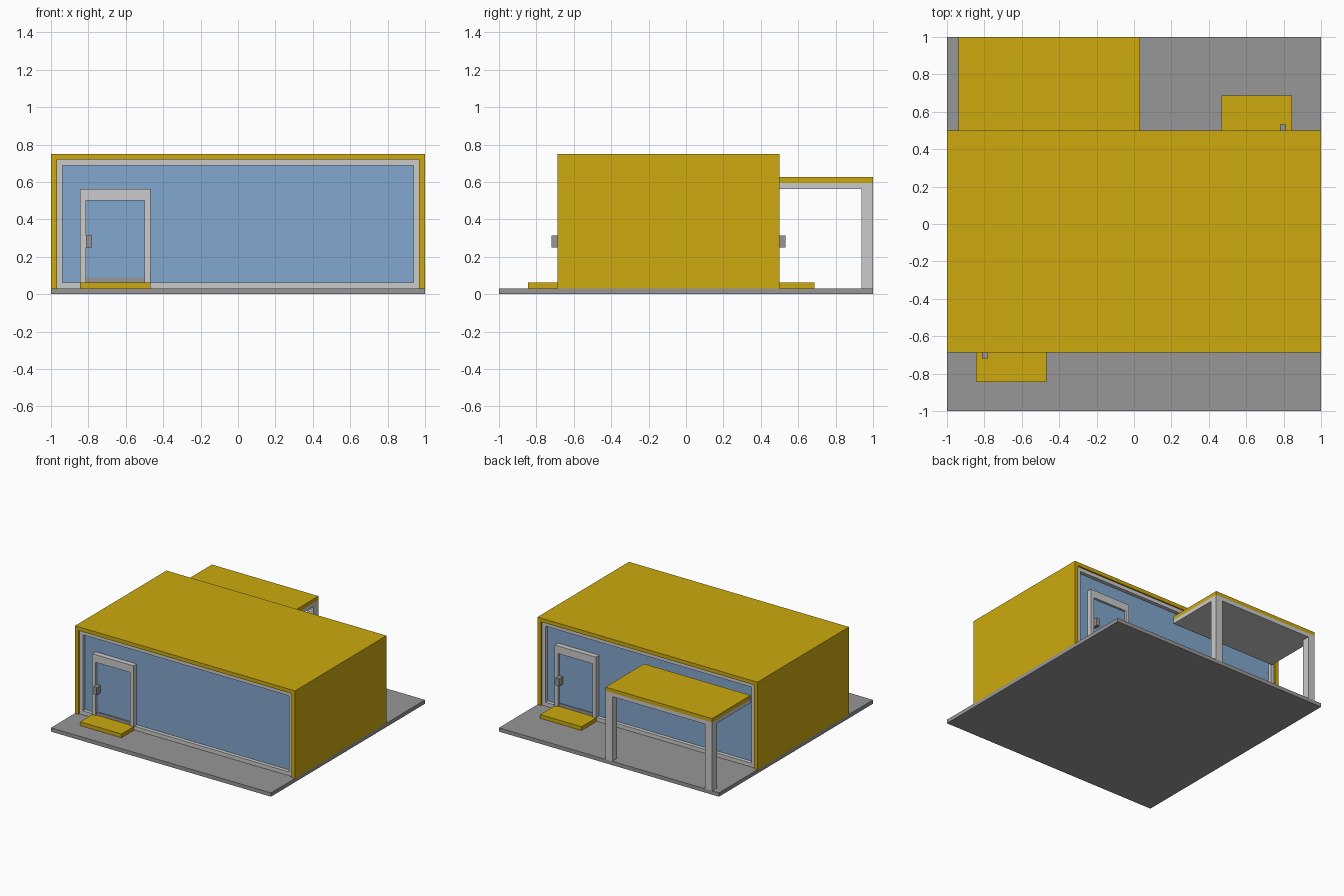
import bpy
import bmesh

if "Cube" in bpy.data.objects:
    bpy.data.objects.remove(bpy.data.objects["Cube"])


def material(name, rgb):
    m = bpy.data.materials.new(name)
    m.diffuse_color = (*rgb, 1)
    m.use_nodes = True
    m.node_tree.nodes["Principled BSDF"].inputs["Base Color"].default_value = m.diffuse_color
    return m


YELLOW = material("yellow", (0.61, 0.40, 0.004))
BLUE = material("glass blue", (0.223, 0.386, 0.61))
LIGHT = material("light grey", (0.60, 0.60, 0.60))
GREY = material("mid grey", (0.31, 0.31, 0.31))


def boxes(name, mat, *spans):
    """One object made of boxes given as (x0, x1, y0, y1, z0, z1)."""
    bm = bmesh.new()
    for x0, x1, y0, y1, z0, z1 in spans:
        r = bmesh.ops.create_cube(bm, size=1)
        for v in r["verts"]:
            v.co.x = x1 if v.co.x > 0 else x0
            v.co.y = y1 if v.co.y > 0 else y0
            v.co.z = z1 if v.co.z > 0 else z0
    me = bpy.data.meshes.new(name)
    bm.to_mesh(me)
    bm.free()
    me.materials.append(mat)
    ob = bpy.data.objects.new(name, me)
    bpy.context.collection.objects.link(ob)
    return ob


P = 1 / 32  # building unit
F, B = -22 * P, 16 * P  # front and back of the house

# Ground slab
boxes("base_slab", GREY, (-1, 1, -1, 1, 0, P))

# House shell: roof and side walls
boxes("house_roof", YELLOW, (-1, 1, F, B, 23 * P, 24 * P))
boxes("side_walls", YELLOW,
      (-1, -31 * P, F, B, P, 23 * P), (31 * P, 1, F, B, P, 23 * P))


def facade(side, wall, d, s, step_depth):
    """Glazed wall with door; d is the outward y sign, s mirrors x."""
    def part(name, mat, *spans):
        out = []
        for xa, xb, depth_in, depth_out, z0, z1 in spans:
            xs = sorted((s * xa, s * xb))
            ys = sorted((wall + d * depth_in, wall + d * depth_out))
            out.append((*xs, *ys, z0, z1))
        boxes(side + "_" + name, mat, *out)

    X = 31 * P
    # Window frame and glass
    part("window_frame", LIGHT,
         (-X, -X + P, -0.07, -0.012, P, 23 * P),
         (X - P, X, -0.07, -0.012, P, 23 * P),
         (-X + P, X - P, -0.07, -0.012, 22 * P, 23 * P),
         (-X + P, X - P, -0.07, -0.012, P, 2 * P))
    part("window_glass", BLUE, (-X + P, X - P, -0.06, -0.042, 2 * P, 22 * P))
    # Door
    part("door_frame", LIGHT,
         (-27 * P, -26 * P, -0.042, 0, 2 * P, 18 * P),
         (-16 * P, -15 * P, -0.042, 0, 2 * P, 18 * P),
         (-26 * P, -16 * P, -0.042, 0, 16 * P, 18 * P))
    part("door_sill", GREY, (-26 * P, -16 * P, -0.042, -0.01, 2 * P, 0.088))
    part("door_glass", BLUE, (-26 * P, -16 * P, -0.041, -0.018, 0.088, 16 * P))
    part("door_handle", GREY, (-26 * P, -25 * P, -0.02, P, 8 * P, 10 * P))
    # Doorstep
    part("doorstep", YELLOW, (-27 * P, -15 * P, -0.01, step_depth, P, 2 * P))


facade("front", F, -1, 1, 5 * P)
facade("back", B, 1, -1, 6 * P)

# Porch at the back: roof, lining and two posts
boxes("porch_roof", YELLOW, (-30 * P, P, B, 1, 19 * P, 20 * P))
boxes("porch_lining", LIGHT, (-30 * P, P, B, 1, 18 * P, 19 * P))
boxes("porch_posts", LIGHT,
      (-30 * P, -28 * P, 30 * P, 1, P, 18 * P), (-P, P, 30 * P, 1, P, 18 * P))
